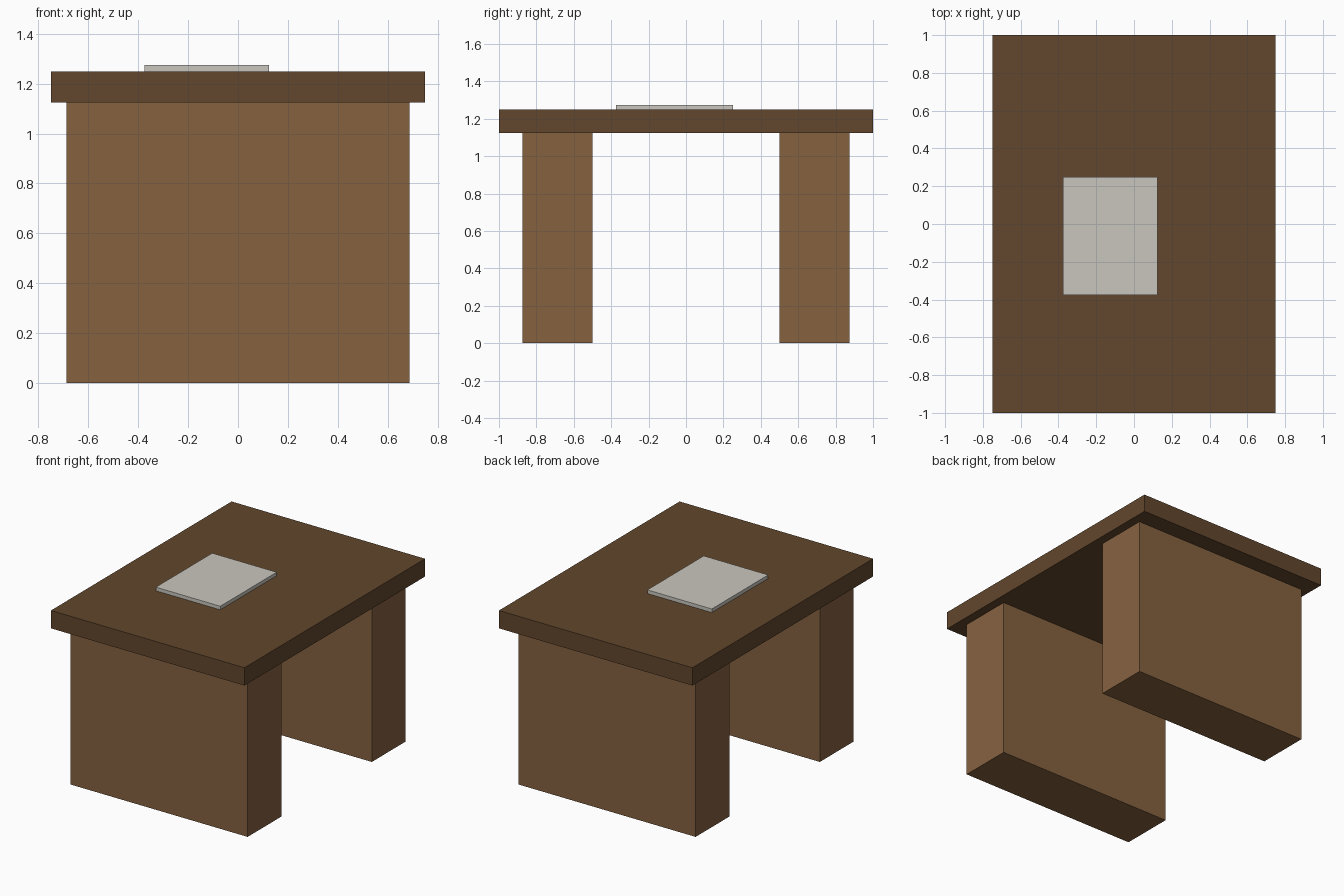
import bpy

if "Cube" in bpy.data.objects:
    bpy.data.objects.remove(bpy.data.objects["Cube"], do_unlink=True)


def material(name, rgb):
    mat = bpy.data.materials.new(name)
    mat.use_nodes = True
    mat.diffuse_color = (*rgb, 1)
    mat.node_tree.nodes["Principled BSDF"].inputs["Base Color"].default_value = (*rgb, 1)
    return mat


def box(name, low, high, mat):
    center = [(a + b) / 2 for a, b in zip(low, high)]
    bpy.ops.mesh.primitive_cube_add(size=1, location=center)
    obj = bpy.context.object
    obj.name = name
    obj.scale = [b - a for a, b in zip(low, high)]
    bpy.ops.object.transform_apply(location=False, rotation=False, scale=True)
    obj.data.materials.append(mat)
    return obj


dark_wood = material("dark wood", (0.122, 0.063, 0.026))
light_wood = material("light wood", (0.238, 0.122, 0.051))
paper_white = material("paper white", (0.584, 0.565, 0.515))

LEG_HEIGHT = 1.125
TOP_HEIGHT = 1.25

# Slab legs at the front and back
box("front_leg", (-0.6875, -0.875, 0), (0.6875, -0.5, LEG_HEIGHT), light_wood)
box("back_leg", (-0.6875, 0.5, 0), (0.6875, 0.875, LEG_HEIGHT), light_wood)

# Overhanging table top
box("table_top", (-0.75, -1, LEG_HEIGHT), (0.75, 1, TOP_HEIGHT), dark_wood)

# Sheet lying off-centre on the top
box("paper_sheet", (-0.375, -0.375, TOP_HEIGHT), (0.125, 0.25, TOP_HEIGHT + 0.025), paper_white)
